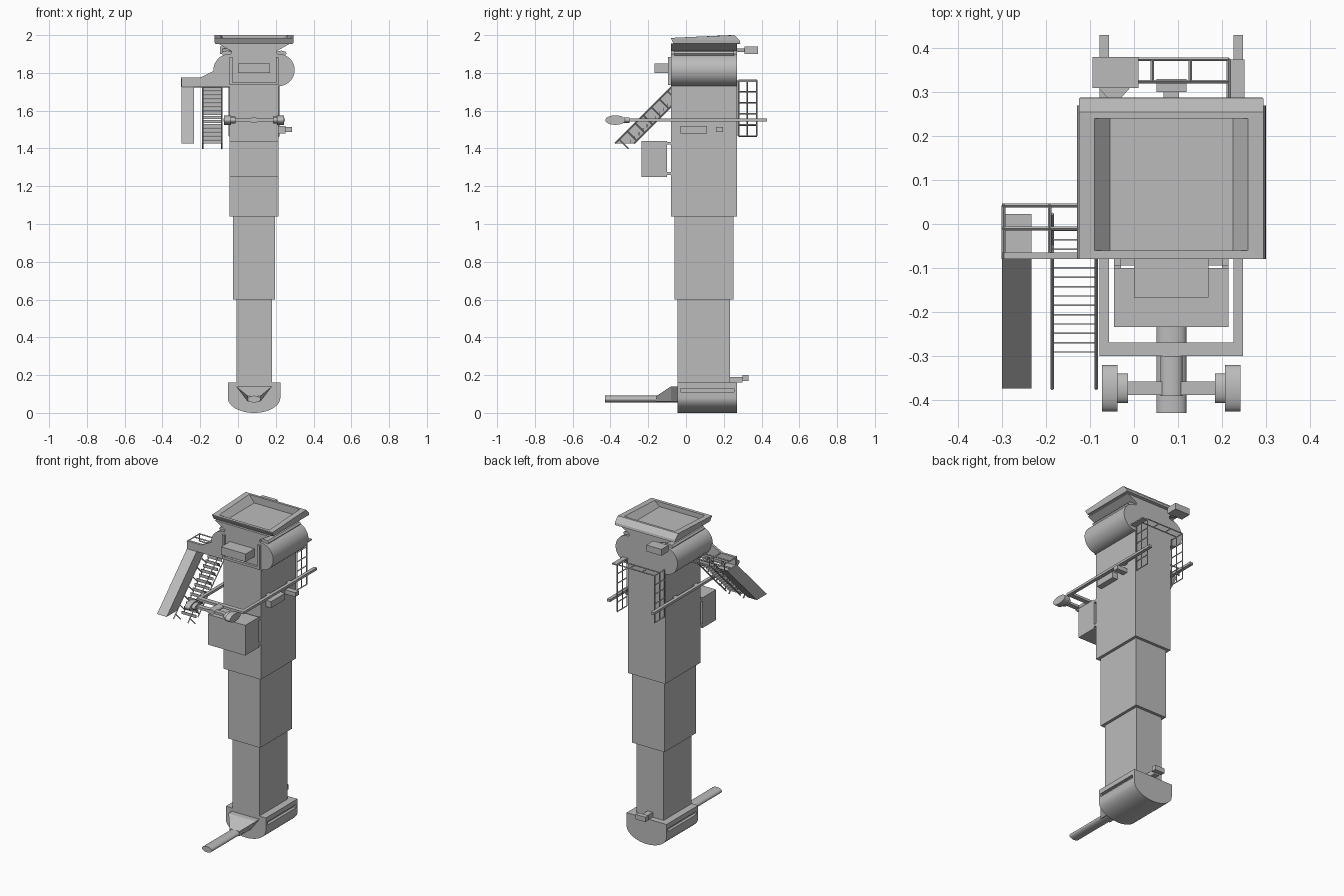
import bpy
import bmesh
import math
from mathutils import Vector

if "Cube" in bpy.data.objects:
    bpy.data.objects.remove(bpy.data.objects["Cube"], do_unlink=True)

# Shared dimensions
MIDDLE = 0.085
HALF_WIDTH = 0.13
LEFT, RIGHT = MIDDLE + HALF_WIDTH, MIDDLE - HALF_WIDTH
FRONT, BACK = -0.08, 0.27
PLATE = 0.015
BAR = 0.003
BOTH_SIDES = (-1, 1)

GREY = (0.5, 0.5, 0.5, 1)
grey = bpy.data.materials.new("plain_grey")
grey.use_nodes = True
grey.diffuse_color = GREY
grey.node_tree.nodes["Principled BSDF"].inputs["Base Color"].default_value = GREY


def loft(name, rings, smooth=False):
    """Skin a list of equal-length point rings and cap both ends."""
    bm = bmesh.new()
    loops = [[bm.verts.new(point) for point in ring] for ring in rings]
    for lower, upper in zip(loops, loops[1:]):
        for i in range(len(lower)):
            bm.faces.new((lower[i - 1], lower[i], upper[i], upper[i - 1]))
    bm.faces.new(loops[0])
    bm.faces.new(loops[-1])
    bmesh.ops.recalc_face_normals(bm, faces=bm.faces)
    mesh = bpy.data.meshes.new(name)
    bm.to_mesh(mesh)
    bm.free()
    mesh.materials.append(grey)
    part = bpy.data.objects.new(name, mesh)
    bpy.context.collection.objects.link(part)
    if smooth:
        bpy.ops.object.select_all(action='DESELECT')
        part.select_set(True)
        bpy.context.view_layer.objects.active = part
        bpy.ops.object.shade_smooth_by_angle(angle=math.radians(35))


def span(centre, half):
    return centre - half, centre + half


def rectangle(xs, ys, front_z, back_z):
    (x_low, x_high), (y_low, y_high) = xs, ys
    return [(x_low, y_low, front_z), (x_high, y_low, front_z),
            (x_high, y_high, back_z), (x_low, y_high, back_z)]


def box(name, xs, ys, zs):
    loft(name, [rectangle(xs, ys, z, z) for z in zs])


def along_y(name, outline, ys, smooth=False):
    loft(name, [[(x, y, z) for x, z in outline] for y in ys], smooth)


def along_x(name, outline, xs, smooth=False):
    loft(name, [[(x, y, z) for y, z in outline] for x in xs], smooth)


def arc(centre, height, across, up, start=0.0, turn=math.tau, sides=24):
    """Elliptical outline; an open arc also gets its end point."""
    count = sides if turn == math.tau else sides + 1
    angles = [start + turn * i / sides for i in range(count)]
    return [(centre + across * math.cos(a), height + up * math.sin(a)) for a in angles]


def rod(name, start, end, radius=BAR):
    start, end = Vector(start), Vector(end)
    side = (end - start).orthogonal().normalized() * radius
    other = side.cross(end - start).normalized() * radius
    corners = (side + other, other - side, -side - other, side - other)
    loft(name, [[tip + corner for corner in corners] for tip in (start, end)])


# Telescoping tower sections, each one step narrower than the one above
STEP = 0.018
levels = (1.9, 1.04, 0.6, 0.1)
for i, name in enumerate(("upper_column", "middle_column", "lower_column")):
    inset = i * STEP
    box(name, span(MIDDLE, HALF_WIDTH - inset), (FRONT + inset, BACK - inset), levels[i:i + 2])

# Rounded foot: two end plates and a body with a slot along each side
FOOT_TOP, FOOT_HALF = 0.16, 0.139
FOOT_FRONT = FRONT + 2 * STEP
bowl_height = FOOT_TOP / 2
slot_low, slot_high = bowl_height + 2 * PLATE, FOOT_TOP - 2 * PLATE
bowl = arc(MIDDLE, bowl_height, FOOT_HALF, bowl_height, math.pi, math.pi)
inside = (FOOT_FRONT + PLATE, BACK - PLATE)


def foot_outline(top):
    return [(MIDDLE + FOOT_HALF, top), (MIDDLE - FOOT_HALF, top)] + bowl


along_y("foot_front_plate", foot_outline(FOOT_TOP), (FOOT_FRONT, inside[0]), True)
along_y("foot_back_plate", foot_outline(FOOT_TOP), (inside[1], BACK), True)
along_y("foot_body", foot_outline(slot_low), inside, True)
box("foot_slot_core", span(MIDDLE, FOOT_HALF - STEP), inside, (bowl_height, slot_high))
box("foot_rim", span(MIDDLE, FOOT_HALF), inside, (slot_high, FOOT_TOP))

# Long arm with its wedge-shaped root
ARM_HALF, ARM_TIP, ARM_LOW = 0.034, -0.43, 0.06
along_y("foot_arm", arc(MIDDLE, 0.073, ARM_HALF, STEP), (ARM_TIP, FOOT_FRONT), True)


def root_ring(y, half, top):
    low, high = span(MIDDLE, half)
    narrow_low, narrow_high = span(MIDDLE, ARM_HALF)
    return [(narrow_low, y, ARM_LOW), (narrow_high, y, ARM_LOW), (high, y, top), (low, y, top)]


loft("arm_root", [root_ring(-0.155, ARM_HALF, 0.09), root_ring(FRONT, 0.095, 0.14),
                  root_ring(FOOT_FRONT, 0.095, 0.14)])

# Rear bracket on the foot
box("rear_bracket_box", span(MIDDLE, ARM_HALF), (0.3, 0.33), (0.17, 0.2))
box("rear_bracket_web", span(MIDDLE, STEP), (0.23, 0.3), (FOOT_TOP, 0.19))

# Side drums joined as one rounded housing, with small tubes above the shoulders
DRUM_RADIUS, DRUM_HEIGHT = 0.085, 1.815
quarter = math.pi / 2
drum = arc(LEFT, DRUM_HEIGHT, DRUM_RADIUS, DRUM_RADIUS, -quarter, math.pi)
drum += arc(RIGHT, DRUM_HEIGHT, DRUM_RADIUS, DRUM_RADIUS, quarter, math.pi)
along_y("drum_housing", drum, (FRONT, BACK), True)
for side in BOTH_SIDES:
    tube = arc(MIDDLE + side * 0.143, 1.903, 2 * PLATE, PLATE, sides=8)
    along_y("shoulder_tube", tube, (FRONT + STEP, BACK - PLATE), True)

# Neck and open tray with a flared rim
NECK_TOP, RIM_TOP = 1.955, 1.985
waist = [span(MIDDLE, half) for half in (HALF_WIDTH, 0.12, 0.19)]
heights = (1.87, 1.915, NECK_TOP)
neck = [(xs[1], z) for xs, z in zip(waist, heights)]
neck += [(xs[0], z) for xs, z in reversed(list(zip(waist, heights)))]
along_y("neck", neck, (FRONT, BACK))
RIM_HALF, OPENING_HALF, FLOOR_HALF = 0.21, 0.175, 0.14
opening_y = (-0.06, 0.24)
rim_x = span(MIDDLE, RIM_HALF)
loft("tray", [
    rectangle(span(MIDDLE, FLOOR_HALF + 0.05), (FRONT + STEP, BACK), NECK_TOP - BAR, NECK_TOP - BAR),
    rectangle(span(MIDDLE, RIM_HALF - BAR), (FRONT + PLATE, BACK + STEP), NECK_TOP, NECK_TOP),
    rectangle(rim_x, (FRONT, BACK + PLATE), RIM_TOP - BAR, NECK_TOP + PLATE),
    rectangle(rim_x, (FRONT, BACK - PLATE), RIM_TOP, 2),
    rectangle(span(MIDDLE, OPENING_HALF), opening_y, RIM_TOP, 2),
    rectangle(span(MIDDLE, FLOOR_HALF), opening_y, NECK_TOP, NECK_TOP)])

# Front control box, its U-shaped frame and the cabinet below
box("front_box", (0, 0.17), (-0.167, FRONT), (1.8, 1.85))
frame_y = (FRONT - PLATE, FRONT)
for side in BOTH_SIDES:
    post_x = span(MIDDLE + side * (HALF_WIDTH - PLATE / 2), PLATE / 2)
    box("frame_post", post_x, frame_y, (1.735, 1.885))
    for z in (1.26, 1.42):
        box("cabinet_mount", post_x, (-0.1, FRONT), (z, z + PLATE))
box("frame_sill", span(MIDDLE, HALF_WIDTH), frame_y, (1.735, 1.75))
box("cabinet", span(MIDDLE, HALF_WIDTH), (-0.235, -0.1), (1.25, 1.44))

# Rail loop around the tower, with twin pods on a cross beam ahead of it
RAIL_HEIGHT, RAIL_HALF, RAIL_FRONT = 1.55, 0.16, -0.3
POD_Y = -0.374
rail_z = span(RAIL_HEIGHT, PLATE / 2)
box("front_rail", span(MIDDLE, RAIL_HALF), (RAIL_FRONT, RAIL_FRONT + 2 * PLATE), rail_z)
for side in BOTH_SIDES:
    box("side_rail", span(MIDDLE + side * (RAIL_HALF - PLATE / 2), PLATE / 2 + BAR),
        (RAIL_FRONT, -ARM_TIP), rail_z)
    for y in (FRONT / 4, BACK - DRUM_RADIUS):
        box("rail_mount", span(MIDDLE + side * 0.14, PLATE), span(y, PLATE), rail_z)
    along_x("pod", arc(POD_Y, RAIL_HEIGHT, 0.053, 0.025),
            span(MIDDLE + side * 0.14, STEP), True)
    along_x("pod_hub", arc(POD_Y, RAIL_HEIGHT, ARM_HALF, STEP),
            span(MIDDLE + side * 0.114, PLATE), True)
box("pod_beam", span(MIDDLE, 0.105), span(POD_Y, PLATE), span(RAIL_HEIGHT, PLATE / 2))
along_y("pod_link", arc(MIDDLE, RAIL_HEIGHT, 0.025, PLATE), (POD_Y - STEP, RAIL_FRONT), True)

# Small boxes on the left side
box("side_box", (LEFT, LEFT + 2 * STEP), (-0.03, 0.11), (1.48, 1.52))
box("side_sensor", (LEFT, LEFT + 4 * STEP), (0.16, 0.195), (1.487, 1.513))

# Rear lattice panels with a connecting top frame
LATTICE_LOW, LATTICE_TOP, RUNGS = 1.465, 1.76, 6
lattice_y = (0.278, 0.324, 0.375)
near, centre, far = lattice_y
for x in (RIGHT, LEFT):
    for y in lattice_y:
        rod("lattice_post", (x, y, LATTICE_LOW), (x, y, LATTICE_TOP))
    for i in range(RUNGS):
        z = LATTICE_LOW + (LATTICE_TOP - LATTICE_LOW) * i / (RUNGS - 1)
        rod("lattice_rung", (x, near, z), (x, far, z))
for y in (centre, far):
    rod("top_frame_rail", (RIGHT, y, LATTICE_TOP), (LEFT, y, LATTICE_TOP))
for i in range(1, 4):
    x = RIGHT + (LEFT - RIGHT) * i / 3
    rod("top_frame_bar", (x, centre, LATTICE_TOP), (x, far, LATTICE_TOP))
box("rear_step", (LEFT, LEFT + 2 * STEP), (BACK, far), (LATTICE_TOP - PLATE / 2, LATTICE_TOP))

# Rear box under the tray with its triangular bracket
box("rear_box", (-0.095, 0.01), (0.31, 0.38), (1.9, 1.94))
bracket = [(RIGHT - 2 * STEP, 0.31), (RIGHT + 2 * STEP, 0.31), (RIGHT, BACK)]
loft("rear_box_bracket", [[(x, y, z) for x, y in bracket] for z in (1.91, 1.93)])

# Side platform: shaped front plate and open rails behind
PLATFORM_LOW, PLATFORM_TOP, PLATFORM_END, PLATFORM_BACK = 1.725, 1.775, -0.3, 0.042
along_y("platform_plate", [(PLATFORM_END, PLATFORM_LOW), (PLATFORM_END, PLATFORM_TOP),
                           (-0.2, PLATFORM_TOP), (-0.12, DRUM_HEIGHT), (RIGHT, 1.86),
                           (RIGHT, PLATFORM_LOW)], (FRONT, FRONT + PLATE))
for z in (PLATFORM_LOW + BAR, PLATFORM_TOP - BAR):
    for y in (-0.01, PLATFORM_BACK):
        rod("platform_rail", (PLATFORM_END, y, z), (RIGHT, y, z))
for x in (PLATFORM_END + BAR, -0.192):
    rod("platform_bar", (x, FRONT, PLATFORM_TOP - BAR), (x, PLATFORM_BACK, PLATFORM_TOP - BAR))
    rod("platform_post", (x, PLATFORM_BACK, PLATFORM_LOW), (x, PLATFORM_BACK, PLATFORM_TOP))

# Sloping chute and the stairs beside it
STAIR_FOOT, STAIR_LOW, DEPTH, TREADS = -0.375, 1.427, 0.1, 14
rise = PLATFORM_LOW - STAIR_LOW
heel, head = STAIR_FOOT + DEPTH, STAIR_FOOT + rise
along_x("chute", [(STAIR_FOOT, STAIR_LOW), (heel, STAIR_LOW), (head + DEPTH, PLATFORM_LOW),
                  (head, PLATFORM_LOW)], (PLATFORM_END, -0.233))
stair_x = (-0.186, -0.086)
pitch = rise / TREADS
for i in range(TREADS):
    y, z = heel - STEP + i * pitch, STAIR_LOW + i * pitch
    box("stair_riser", stair_x, (y, y + BAR), (z, z + pitch - BAR))
for x in stair_x:
    rod("stair_stringer", (x, heel, STAIR_LOW), (x, head + DEPTH, PLATFORM_LOW))
    rod("stair_handrail", (x, STAIR_FOOT, STAIR_LOW), (x, head, PLATFORM_LOW))
    for i in range(1, TREADS, 2):
        y, z = STAIR_FOOT + i * pitch, STAIR_LOW + i * pitch
        rod("handrail_post", (x, y, z), (x, y + DEPTH / 2, z - DEPTH / 2))
